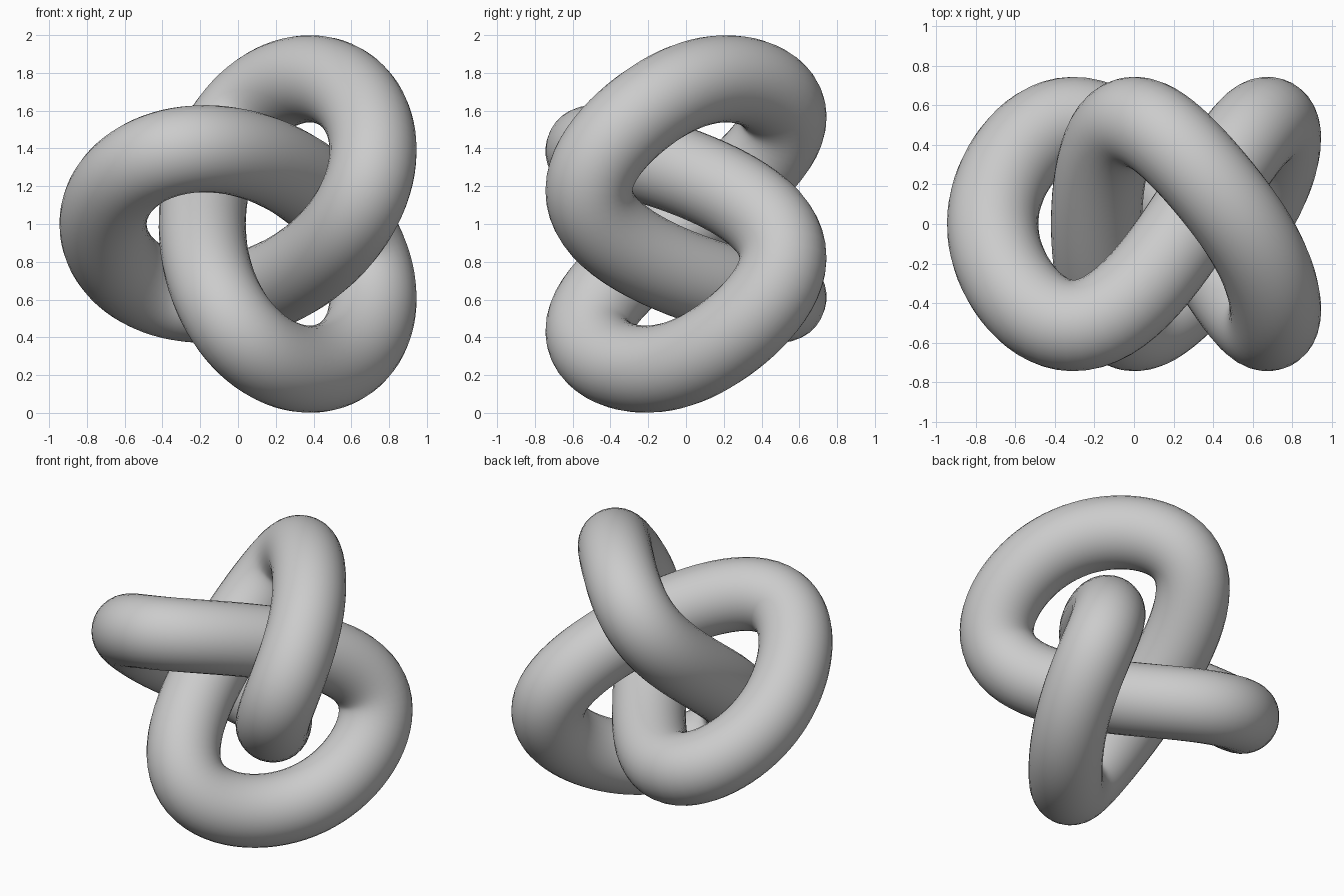
import bpy
from math import sin, cos, tau

default = bpy.data.objects.get("Cube")
if default:
    bpy.data.objects.remove(default, do_unlink=True)

# Plain grey finish
grey = bpy.data.materials.new("light_grey")
grey.use_nodes = True
colour = (0.6, 0.6, 0.6, 1.0)
grey.diffuse_color = colour
grey.node_tree.nodes["Principled BSDF"].inputs["Base Color"].default_value = colour

# Three-lobed knot: large double loop, small counter loop, front-to-back weave
LARGE, SMALL, TUBE = 0.576, 0.2625, 0.231
CENTRE_X, STEPS = 0.124, 180


def knot_point(t):
    x = CENTRE_X - LARGE * cos(2 * t) - SMALL * cos(t)
    y = -0.5 * sin(3 * t) + 0.06 * sin(6 * t)
    z = 1 + LARGE * sin(2 * t) - SMALL * sin(t)
    return x, y, z


# Closed path swept with a round section
path = bpy.data.curves.new("knot_tube", "CURVE")
path.dimensions = "3D"
path.bevel_depth = TUBE
path.bevel_resolution = 14
spline = path.splines.new("POLY")
spline.points.add(STEPS - 1)
for i, point in enumerate(spline.points):
    point.co = (*knot_point(tau * i / STEPS), 1)
spline.use_cyclic_u = True
path.materials.append(grey)

knot = bpy.data.objects.new("knot_tube", path)
bpy.context.collection.objects.link(knot)
bpy.ops.object.select_all(action="DESELECT")
knot.select_set(True)
bpy.context.view_layer.objects.active = knot
bpy.ops.object.convert(target="MESH")
bpy.ops.object.shade_smooth()
